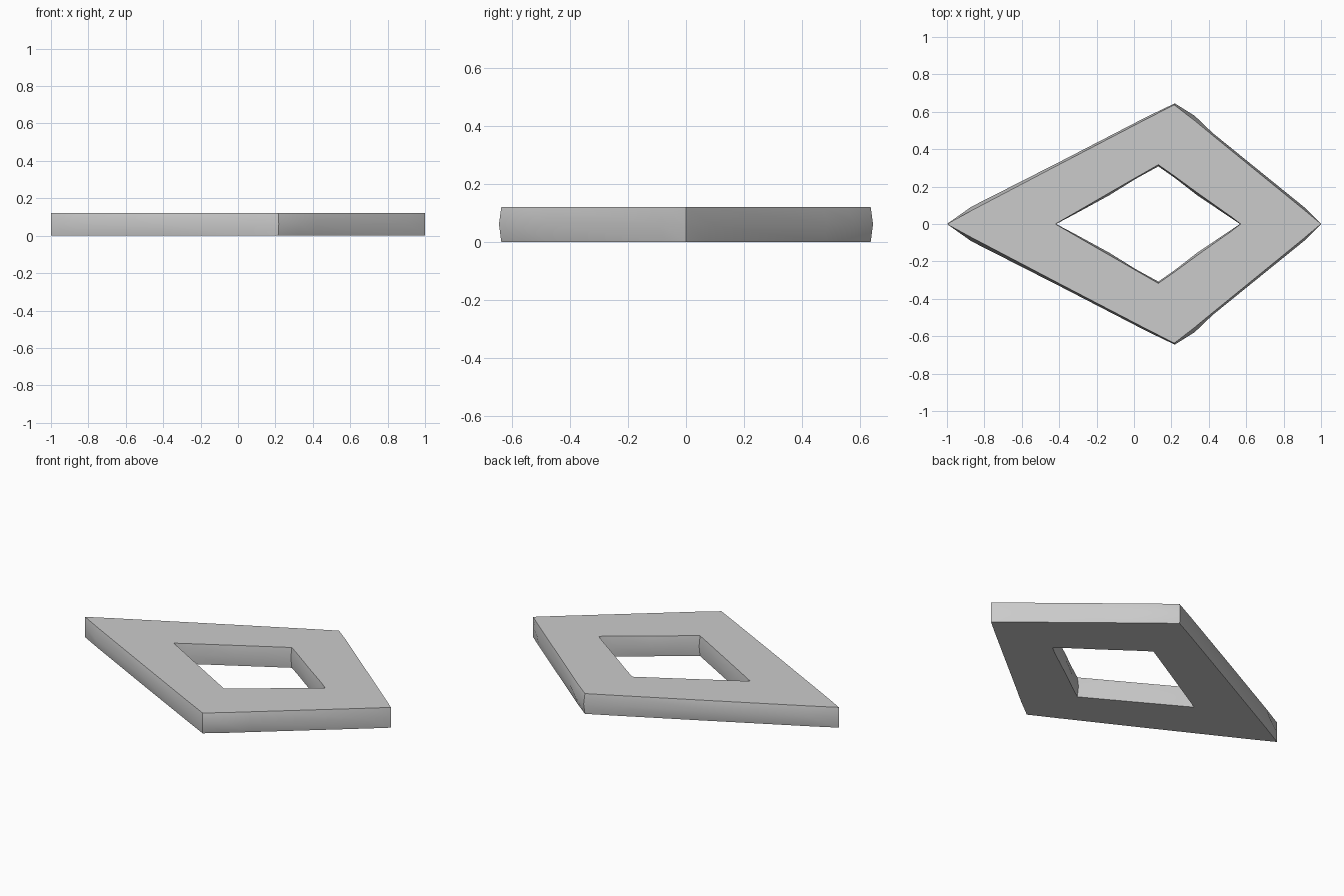
import bpy, bmesh
from math import radians

if "Cube" in bpy.data.objects:
    bpy.data.objects.remove(bpy.data.objects["Cube"])

TOP, MID, LOW = 0.121, 0.062, 0.001


def loop(half):
    """Mirror a half outline (left tip to right tip) across the x axis."""
    return half + [(x, -y) for x, y in half[-2:0:-1]]


# Kite outlines: straight at the faces, slightly swollen at mid height
outer_edge = loop([(-1, 0), (-0.87, 0.071), (-0.4, 0.318), (0.07, 0.563), (0.215, 0.637),
                   (0.32, 0.556), (0.42, 0.474), (0.91, 0.075), (1, 0)])
outer_mid = loop([(-1, 0), (-0.87, 0.092), (-0.4, 0.331), (0.07, 0.574), (0.218, 0.645),
                  (0.325, 0.578), (0.42, 0.487), (0.91, 0.090), (1, 0)])
inner_edge = loop([(-0.42, 0), (-0.36, 0.035), (-0.14, 0.162), (0.02, 0.254), (0.13, 0.317),
                   (0.22, 0.254), (0.35, 0.159), (0.52, 0.039), (0.57, 0)])
inner_mid = loop([(-0.417, 0), (-0.35, 0.035), (-0.135, 0.152), (0.01, 0.242), (0.13, 0.308),
                  (0.22, 0.245), (0.34, 0.152), (0.51, 0.038), (0.567, 0)])

# Sweep the rings around the frame section
bm = bmesh.new()
section = [(outer_edge, LOW), (outer_mid, MID), (outer_edge, TOP),
           (inner_edge, TOP), (inner_mid, MID), (inner_edge, LOW)]
rings = [[bm.verts.new((x, y, z)) for x, y in pts] for pts, z in section]
n = len(outer_edge)
for k, a in enumerate(rings):
    b = rings[(k + 1) % len(rings)]
    for i in range(n):
        j = (i + 1) % n
        bm.faces.new((a[i], a[j], b[j], b[i]))
bmesh.ops.recalc_face_normals(bm, faces=bm.faces)

mesh = bpy.data.meshes.new("kite_frame")
bm.to_mesh(mesh)
bm.free()
frame = bpy.data.objects.new("kite_frame", mesh)
bpy.context.collection.objects.link(frame)
bpy.context.view_layer.objects.active = frame
frame.select_set(True)
bpy.ops.object.shade_smooth_by_angle(angle=radians(35))
